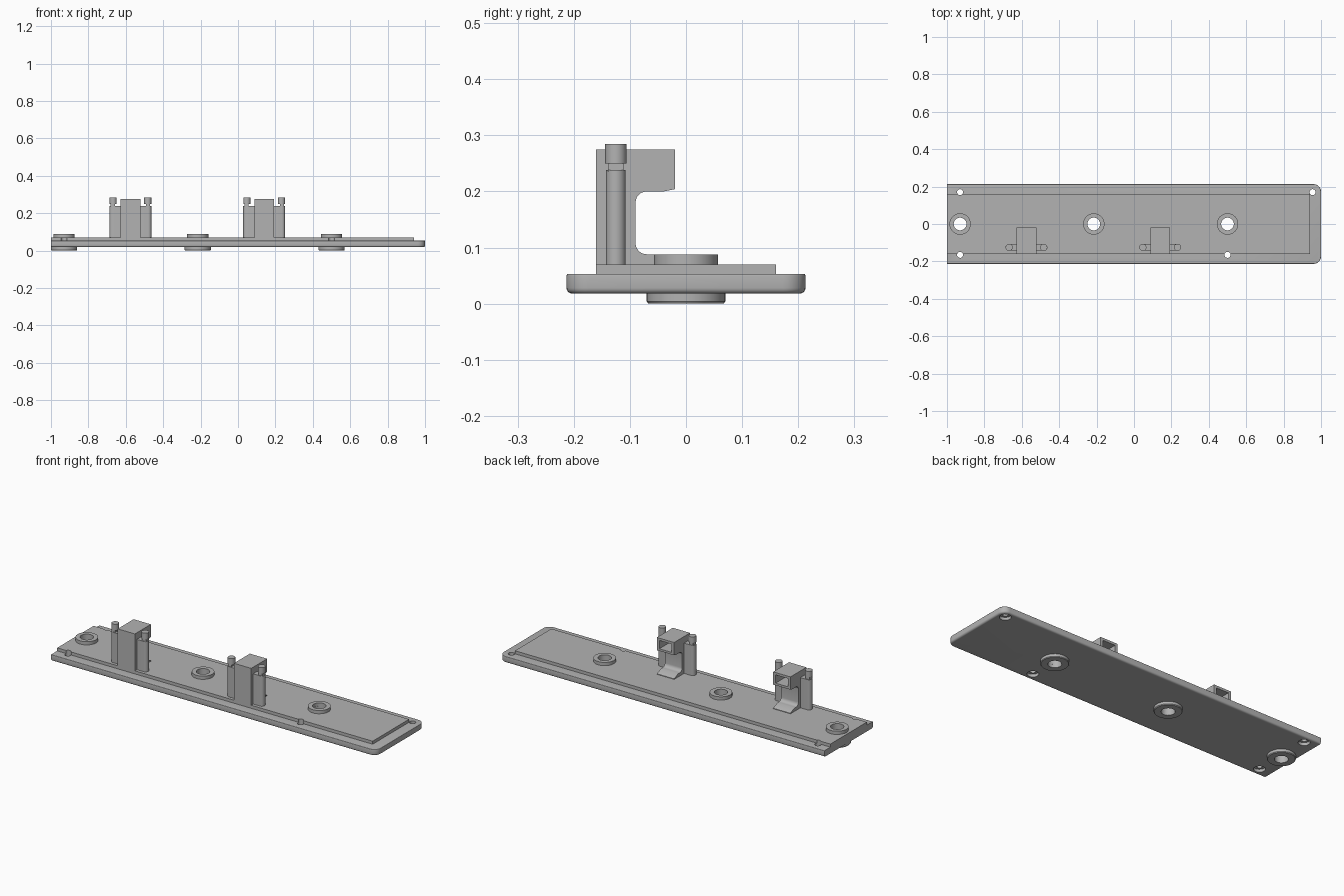
import bpy, bmesh, math
from mathutils import Matrix

if "Cube" in bpy.data.objects:
    bpy.data.objects.remove(bpy.data.objects["Cube"])

grey = bpy.data.materials.new("plain_grey")
grey.use_nodes = True
COLOUR = (0.45, 0.45, 0.45, 1)
grey.diffuse_color = COLOUR
grey.node_tree.nodes["Principled BSDF"].inputs["Base Color"].default_value = COLOUR


def finish(bm, name):
    bmesh.ops.recalc_face_normals(bm, faces=bm.faces)
    mesh = bpy.data.meshes.new(name)
    bm.to_mesh(mesh)
    bm.free()
    mesh.materials.append(grey)
    ob = bpy.data.objects.new(name, mesh)
    bpy.context.collection.objects.link(ob)
    return ob


def box_mesh(x0, x1, y0, y1, z0, z1):
    bm = bmesh.new()
    bmesh.ops.create_cube(bm, size=1)
    bm.transform(Matrix.Translation(((x0 + x1) / 2, (y0 + y1) / 2, (z0 + z1) / 2))
                 @ Matrix.Diagonal((x1 - x0, y1 - y0, z1 - z0, 1)))
    return bm


def box(name, *size):
    return finish(box_mesh(*size), name)


def extrude(name, points, depth):
    """Fill a flat outline and push it along the depth vector."""
    bm = bmesh.new()
    face = bm.faces.new([bm.verts.new(p) for p in points])
    new = bmesh.ops.extrude_face_region(bm, geom=[face])["geom"]
    bmesh.ops.translate(bm, vec=depth, verts=[v for v in new if isinstance(v, bmesh.types.BMVert)])
    return finish(bm, name)


def lathe(name, profile, x, y, sides=40):
    """Spin a closed (radius, z) profile about a vertical axis."""
    bm = bmesh.new()
    rings = []
    for i in range(sides):
        a = 2 * math.pi * i / sides
        rings.append([bm.verts.new((x + r * math.cos(a), y + r * math.sin(a), z)) for r, z in profile])
    n = len(profile)
    for i in range(sides):
        a, b = rings[i], rings[(i + 1) % sides]
        for j in range(n):
            k = (j + 1) % n
            bm.faces.new((a[j], b[j], b[k], a[k]))
    return finish(bm, name)


def drill(x, y, r, z0, z1):
    bm = bmesh.new()
    bmesh.ops.create_cone(bm, cap_ends=True, segments=32, radius1=r, radius2=r, depth=z1 - z0,
                          matrix=Matrix.Translation((x, y, (z0 + z1) / 2)))
    return finish(bm, "cutter")


def cut(ob, cutters):
    for c in cutters:
        c.hide_render = True
        mod = ob.modifiers.new("cut", "BOOLEAN")
        mod.operation, mod.solver, mod.object = "DIFFERENCE", "EXACT", c
        bpy.context.view_layer.objects.active = ob
        bpy.ops.object.modifier_apply(modifier=mod.name)


def smooth(ob):
    bpy.ops.object.select_all(action="DESELECT")
    ob.select_set(True)
    bpy.context.view_layer.objects.active = ob
    bpy.ops.object.shade_smooth_by_angle(angle=math.radians(30))


# Base plate: rounded at the +x end, cut square at the other
bm = box_mesh(-1, 1, -0.213, 0.213, 0.018, 0.053)
corners = [e for e in bm.edges if all(v.co.x > 0.9 for v in e.verts)
           and abs(e.verts[0].co.z - e.verts[1].co.z) > 0.01]
bmesh.ops.bevel(bm, geom=corners, offset=0.04, segments=8, profile=0.5, affect="EDGES")
for height, radius in ((0.018, 0.01), (0.053, 0.003)):
    rim = [e for e in bm.edges if all(abs(v.co.z - height) < 1e-4 for v in e.verts)
           and not all(v.co.x < -0.99 for v in e.verts)]
    bmesh.ops.bevel(bm, geom=rim, offset=radius, segments=4, profile=0.5, affect="EDGES")
plate = finish(bm, "base_plate")

# Raised deck
deck = box("raised_deck", -1, 0.94, -0.16, 0.16, 0.05, 0.07)

# Screw holes with counterbores, and boss holes
BOSS_X = (-0.93, -0.215, 0.5)
SCREWS = ((-0.93, 0.17), (-0.93, -0.165), (0.5, -0.165), (0.955, 0.17))
cutters = [drill(x, y, 0.016, 0, 0.1) for x, y in SCREWS]
cutters += [drill(x, 0, 0.034, 0, 0.1) for x in BOSS_X]
sinks = [drill(x, y, 0.029, 0, 0.034) for x, y in SCREWS]
cut(plate, cutters + sinks)
cut(deck, cutters)
smooth(plate)
smooth(deck)

# Bosses: a collar above and a wider flange below
for i, x in enumerate(BOSS_X):
    smooth(lathe(f"boss_{i + 1}", [(0.034, 0), (0.067, 0), (0.07, 0.004), (0.07, 0.02),
                                   (0.057, 0.02), (0.057, 0.088), (0.034, 0.088)], x, 0))


def arc(cy, cz, r, a0, a1, steps=6):
    angles = [math.radians(a0 + (a1 - a0) * i / steps) for i in range(steps + 1)]
    return [(cy + r * math.cos(a), cz + r * math.sin(a)) for a in angles]


# Hooked clips with a hollow arm and a pair of side posts
hook = [(-0.16, 0.065), (-0.02, 0.065), (-0.02, 0.073), (-0.055, 0.088)]
hook += arc(-0.07, 0.108, 0.02, 270, 180) + arc(-0.07, 0.18, 0.02, 180, 90)
hook += [(-0.04, 0.2), (-0.02, 0.204), (-0.02, 0.275), (-0.16, 0.275)]
POST_Y, R = -0.125, 0.0175
for i, cx in enumerate((-0.575, 0.14)):
    clip = extrude(f"clip_hook_{i + 1}", [(cx - 0.053, y, z) for y, z in hook], (0.106, 0, 0))
    socket = box("cutter", cx - 0.038, cx + 0.038, -0.14, 0.02, 0.216, 0.262)
    cut(clip, [socket])
    cutters.append(socket)
    smooth(clip)
    for side, word in ((-1, "right"), (1, "left")):
        px = cx + side * 0.0945
        # Post body: slab with a round outer end
        outline = [(cx + side * 0.05, POST_Y - R)]
        outline += [(px + side * u, POST_Y + v) for u, v in arc(0, 0, R, -90, 90, 10)]
        outline.append((cx + side * 0.05, POST_Y + R))
        smooth(extrude(f"{word}_post_{i + 1}", [(x, y, 0.065) for x, y in outline], (0, 0, 0.173)))
        # Narrow neck and round cap
        box(f"{word}_post_neck_{i + 1}", px - 0.011, px + 0.011, POST_Y - 0.014, POST_Y + 0.014, 0.236, 0.252)
        cap = drill(px - side * 0.002, POST_Y, 0.019, 0.25, 0.285)
        cap.name = f"{word}_post_cap_{i + 1}"
        smooth(cap)

for c in cutters + sinks:
    bpy.data.objects.remove(c)
